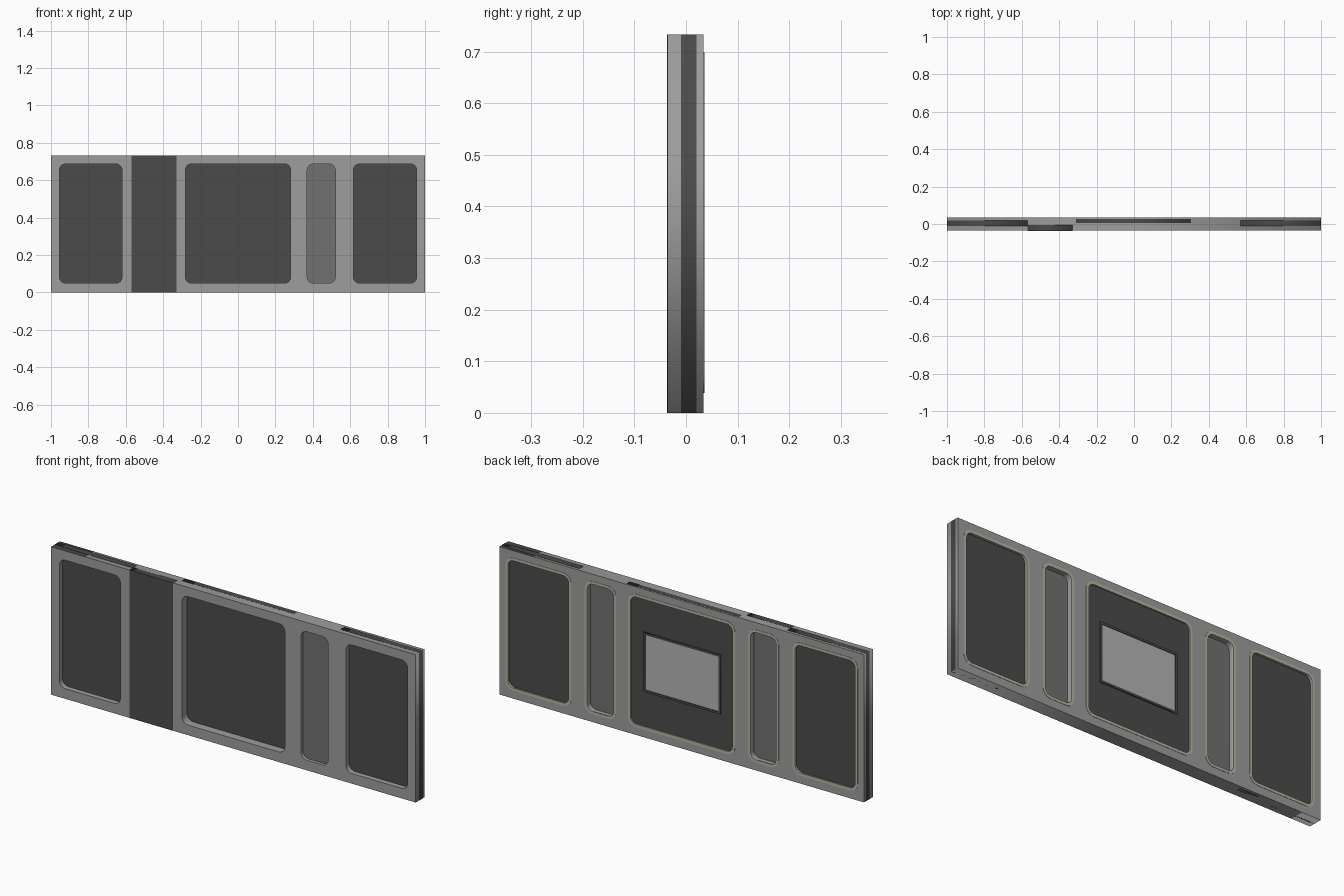
import bpy
import math

if "Cube" in bpy.data.objects:
    bpy.data.objects.remove(bpy.data.objects["Cube"])

H = 0.733                      # overall height
Y0, Y1 = -0.036, 0.034         # front and back faces of the frame
Z0, Z1 = 0.05, 0.687           # window bottom and top


def material(name, rgb):
    m = bpy.data.materials.new(name)
    m.diffuse_color = (*rgb, 1)
    m.use_nodes = True
    m.node_tree.nodes["Principled BSDF"].inputs["Base Color"].default_value = m.diffuse_color
    return m


grey = material("frame_grey", (0.34, 0.34, 0.34))
dark = material("dark_panel", (0.07, 0.07, 0.07))
mid = material("mid_panel", (0.165, 0.165, 0.165))
beige = material("seal_beige", (0.48, 0.46, 0.37))
light = material("screen_grey", (0.46, 0.46, 0.46))


def outline(x0, x1, z0, z1, r=0.0, steps=6):
    """Rectangle outline with optional rounded corners."""
    if r == 0:
        return [(x0, z0), (x1, z0), (x1, z1), (x0, z1)]
    corners = [(x1 - r, z1 - r), (x0 + r, z1 - r), (x0 + r, z0 + r), (x1 - r, z0 + r)]
    return [(cx + r * math.cos(a), cz + r * math.sin(a))
            for k, (cx, cz) in enumerate(corners)
            for a in [math.pi / 2 * (k + i / steps) for i in range(steps + 1)]]


def plate(name, outlines, y0, y1, mat):
    """Plate from an outer outline plus hole outlines, spanning y0 to y1."""
    cu = bpy.data.curves.new(name, 'CURVE')
    cu.dimensions = '2D'
    cu.fill_mode = 'BOTH'
    cu.extrude = (y1 - y0) / 2
    for pts in outlines:
        s = cu.splines.new('POLY')
        s.points.add(len(pts) - 1)
        for p, (x, z) in zip(s.points, pts):
            p.co = (x, z, 0, 1)
        s.use_cyclic_u = True
    cu.materials.append(mat)
    ob = bpy.data.objects.new(name, cu)
    bpy.context.collection.objects.link(ob)
    ob.rotation_euler = (math.pi / 2, 0, 0)
    ob.location = (0, (y0 + y1) / 2, 0)
    bpy.ops.object.select_all(action='DESELECT')
    ob.select_set(True)
    bpy.context.view_layer.objects.active = ob
    bpy.ops.object.convert(target='MESH')
    bpy.context.object.data.shade_flat()
    return bpy.context.object


# Wall frame with five rounded windows
windows = {
    "left_outer": (-0.955, -0.62),
    "left_door": (-0.522, -0.376),
    "centre": (-0.282, 0.282),
    "right_door": (0.37, 0.52),
    "right_outer": (0.617, 0.955),
}
R = 0.033
holes = [outline(a, b, Z0, Z1, R) for a, b in windows.values()]
plate("wall_frame", [outline(-1, 1, 0, H)] + holes, Y0, Y1, grey)

# Raised seal around each window on the back
for name, (a, b) in windows.items():
    o, i = 0.011, 0.003
    plate(name + "_seal",
          [outline(a - o, b + o, Z0 - o, Z1 + o, R + o),
           outline(a + i, b - i, Z0 + i, Z1 - i, R - i)],
          0.029, 0.0355, beige)

# Dark panels running through the frame, flush with its edges
e = 0.0004
for name, x0, x1, y0, y1 in [
        ("left_outer_panel", -1 - e, -0.57, -0.01, 0.02),
        ("left_door_panel", -0.57, -0.33, Y0 - e, -0.005),
        ("centre_panel", -0.31, 0.305, 0.005, 0.028),
        ("right_outer_panel", 0.57, 1 + e, -0.01, 0.02)]:
    plate(name, [outline(x0, x1, 0, H + e)], y0, y1, dark)

# Lighter panes in the two narrow door windows
for name in ("left_door", "right_door"):
    a, b = windows[name]
    plate(name + "_pane", [outline(a - 0.01, b + 0.01, Z0 - 0.01, Z1 + 0.01)],
          -0.02, 0.005, mid)

# Screen with a dark surround on the back of the centre panel
sx, z0, z1, w = 0.212, 0.225, 0.52, 0.011
plate("screen_surround",
      [outline(-sx, sx, z0, z1), outline(-sx + w, sx - w, z0 + w, z1 - w)],
      0.026, 0.034, dark)
plate("screen", [outline(-sx + w, sx - w, z0 + w, z1 - w)], 0.026, 0.031, light)
